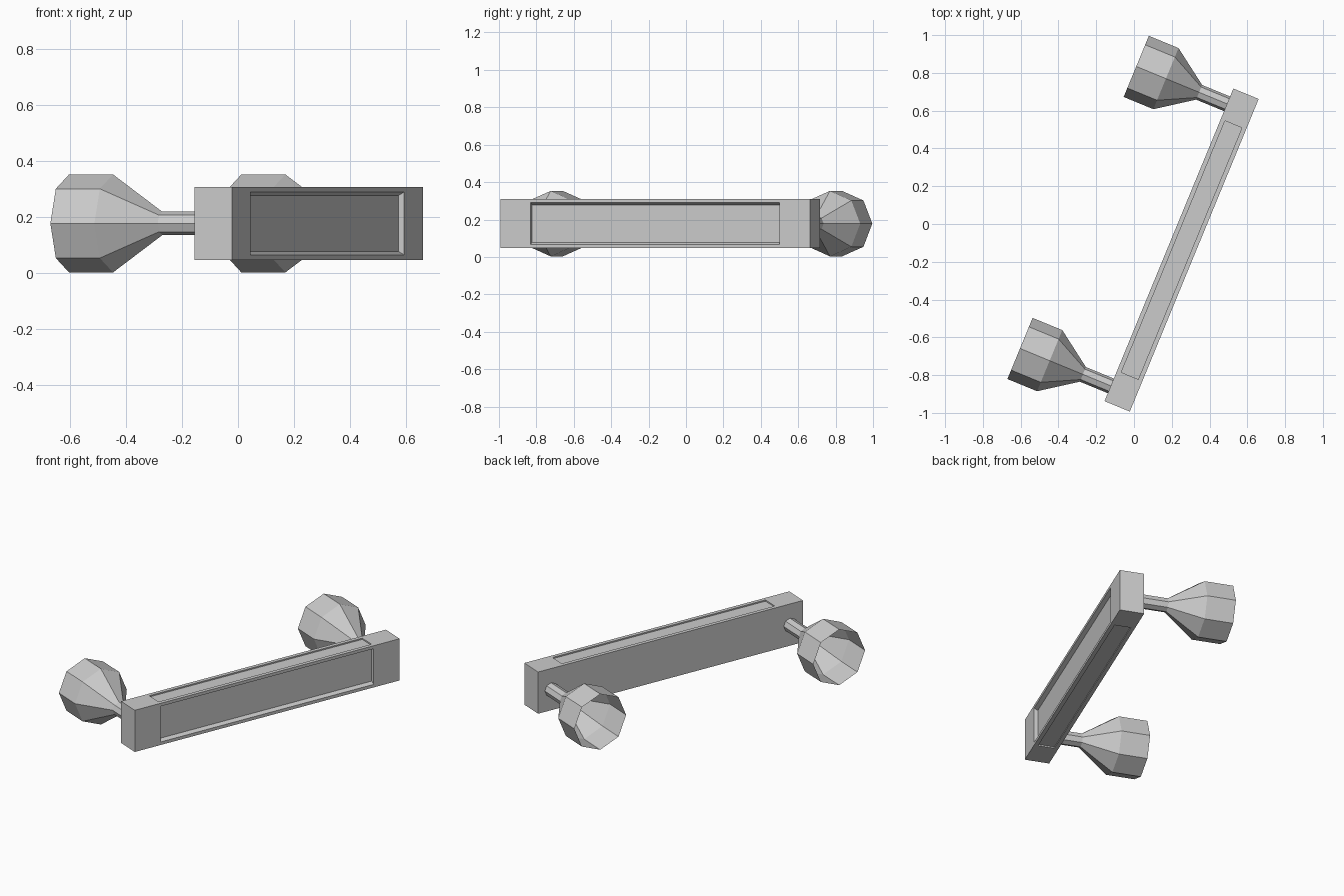
import bpy, bmesh, math
from mathutils import Matrix, Vector

cube = bpy.data.objects.get("Cube")
if cube:
    bpy.data.objects.remove(cube)

grey = bpy.data.materials.new("plain_grey")
grey.use_nodes = True
grey.diffuse_color = (0.6, 0.6, 0.6, 1)
grey.node_tree.nodes["Principled BSDF"].inputs["Base Color"].default_value = (0.6, 0.6, 0.6, 1)

# Local frame: x = outward face of the handle, y = along the handle
PLACE = Matrix.Translation((0.252, -0.138, 0.178)) @ Matrix.Rotation(math.radians(-22.4), 4, "Z")
HALF_LEN, HALF_W, HALF_H, BLOCK = 0.895, 0.0725, 0.131, 0.175


def finish(name, bm):
    bmesh.ops.recalc_face_normals(bm, faces=bm.faces)
    mesh = bpy.data.meshes.new(name)
    bm.to_mesh(mesh)
    bm.free()
    mesh.materials.append(grey)
    obj = bpy.data.objects.new(name, mesh)
    bpy.context.collection.objects.link(obj)
    obj.matrix_world = PLACE
    return obj


def end_block(name, y):
    bm = bmesh.new()
    size = Matrix.Diagonal((2 * HALF_W, BLOCK, 2 * HALF_H, 1))
    bmesh.ops.create_cube(bm, size=1, matrix=Matrix.Translation((0, y, 0)) @ size)
    finish(name, bm)


def grip_bar(name):
    # Upper half of the section: flat back, shallow top groove, recessed front
    g = 0.0485
    upper = [(-HALF_W, HALF_H), (-g, HALF_H), (-g, HALF_H - 0.008), (g, HALF_H - 0.008),
             (g, HALF_H), (HALF_W, HALF_H), (HALF_W, 0.112), (HALF_W - 0.022, 0.1)]
    section = upper + [(x, -z) for x, z in reversed(upper)]
    y = HALF_LEN - BLOCK
    bm = bmesh.new()
    face = bm.faces.new([bm.verts.new((x, -y, z)) for x, z in section])
    ext = bmesh.ops.extrude_face_region(bm, geom=[face])
    verts = [v for v in ext["geom"] if isinstance(v, bmesh.types.BMVert)]
    bmesh.ops.translate(bm, verts=verts, vec=Vector((0, 2 * y, 0)))
    finish(name, bm)


def mount(name, y):
    # Eight-sided stem flaring into an open cup; (distance behind block, radius)
    bm = bmesh.new()
    rings = []
    for dist, r in [(0, 0.042), (0.16, 0.042), (0.35, 0.175), (0.52, 0.175)]:
        rings.append([bm.verts.new((-HALF_W - dist, y + r * math.cos(a), r * math.sin(a)))
                      for a in (k * math.pi / 4 for k in range(8))])
    for a, b in zip(rings, rings[1:]):
        for k in range(8):
            j = (k + 1) % 8
            bm.faces.new((a[k], a[j], b[j], b[k]))
    finish(name, bm)


grip_bar("grip_bar")
for side, s in (("front", -1), ("back", 1)):
    centre = s * (HALF_LEN - BLOCK / 2)
    end_block(side + "_end_block", centre)
    mount(side + "_mount", centre)
